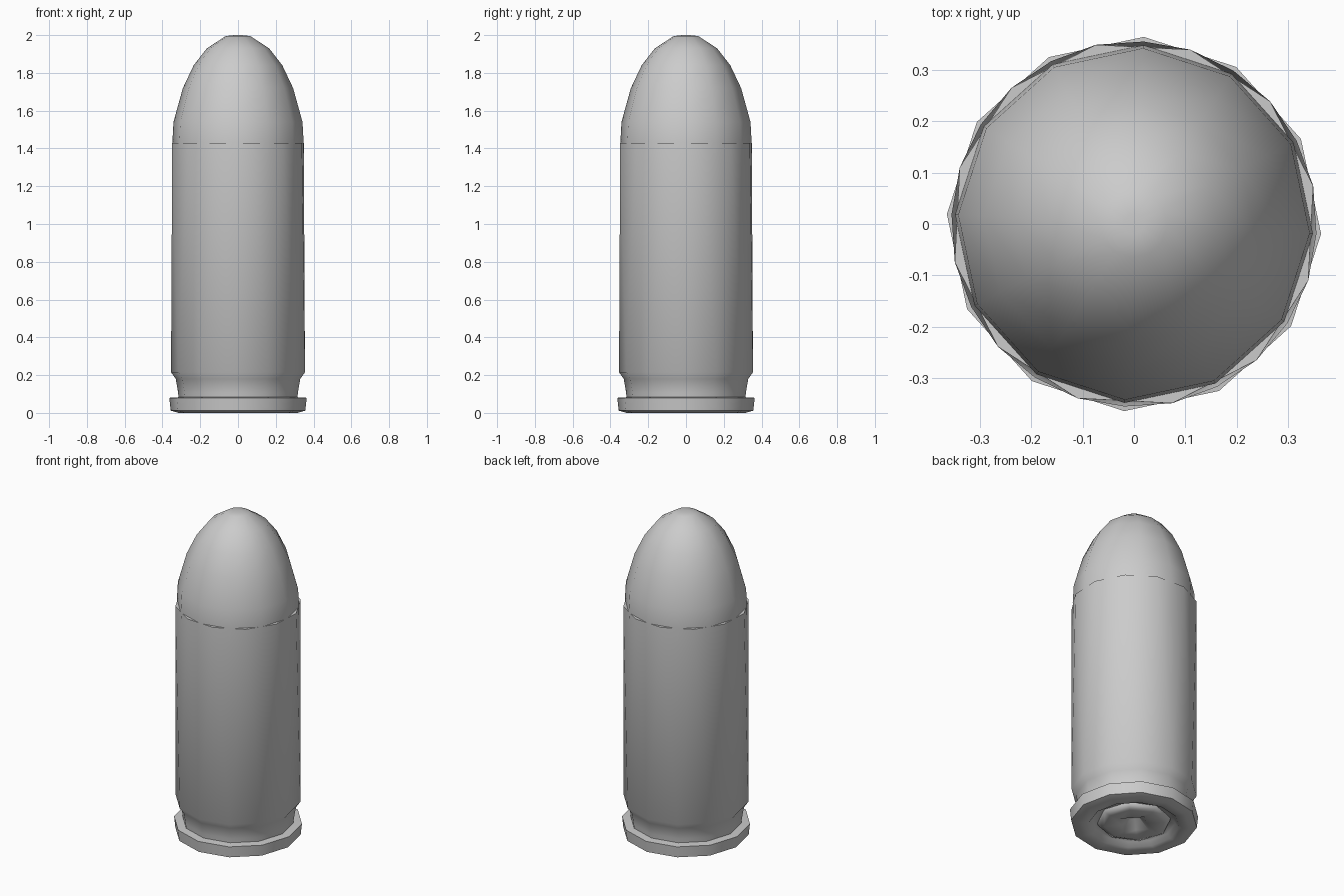
import bpy, bmesh, math

cube = bpy.data.objects.get("Cube")
if cube:
    bpy.data.objects.remove(cube, do_unlink=True)

GREY = (0.6, 0.6, 0.6, 1)
mat = bpy.data.materials.new("plain grey metal")
mat.use_nodes = True
mat.diffuse_color = GREY
mat.node_tree.nodes["Principled BSDF"].inputs["Base Color"].default_value = GREY


def lathe(name, rings, sides, cap_start=False, cap_end=False, smooth=60):
    """Rings are (radius, height, turn in sides, squareness)."""
    bm = bmesh.new()
    loops = []
    for r, z, turn, square in rings:
        loop = []
        for i in range(sides):
            a = (i + turn) * math.tau / sides - math.radians(3)
            # Odd corners pulled in turn an octagon into a square
            ri = r * (1 - square * (i % 2) * (1 - math.cos(math.pi / 4)))
            loop.append(bm.verts.new((ri * math.cos(a), ri * math.sin(a), z)))
        loops.append(loop)
    for (low, high), (ra, rb) in zip(zip(loops, loops[1:]), zip(rings, rings[1:])):
        for i in range(sides):
            j = (i + 1) % sides
            if ra[2] == rb[2]:
                bm.faces.new((low[i], low[j], high[j], high[i]))
            else:
                bm.faces.new((low[i], low[j], high[i]))
                bm.faces.new((low[j], high[j], high[i]))
    if cap_start:
        bm.faces.new(loops[0][::-1])
    if cap_end:
        bm.faces.new(loops[-1])
    mesh = bpy.data.meshes.new(name)
    bm.to_mesh(mesh)
    bm.free()
    obj = bpy.data.objects.new(name, mesh)
    bpy.context.collection.objects.link(obj)
    mesh.materials.append(mat)
    bpy.ops.object.select_all(action='DESELECT')
    obj.select_set(True)
    bpy.context.view_layer.objects.active = obj
    bpy.ops.object.shade_smooth_by_angle(angle=math.radians(smooth))
    return obj


# Rounded nose, with a tapering shank seated inside the case mouth
lathe("bullet_nose", [
    (0.335, 1.1, 0, 0), (0.348, 1.43, 0, 0), (0.342, 1.54, 0, 0),
    (0.292, 1.72, 0, 0), (0.235, 1.84, 0, 0), (0.165, 1.93, 0, 0),
    (0.065, 1.995, 0, 0), (0.02, 2.0, 0, 0)], 12, cap_end=True)

# Case wall, lightly twisted, narrowing into the extractor groove
lathe("case_wall", [
    (0.315, 0.08, 0, 0), (0.318, 0.11, 0, 0), (0.33, 0.18, 0, 0),
    (0.355, 0.215, 0, 0), (0.356, 1.43, 0.5, 0), (0.33, 1.43, 0.5, 0)], 12)

# Rim with a bevelled underside and the primer pocket
lathe("case_rim", [
    (0.19, 0.035, 0, 0), (0.235, 0.03, 0, 0), (0.255, 0.004, 0, 0),
    (0.315, 0.0, 0, 0), (0.357, 0.012, 0, 0), (0.364, 0.08, 0, 0),
    (0.3, 0.084, 0, 0)], 12, smooth=65)

# Primer with a four-sided firing dent
lathe("primer", [
    (0.04, 0.06, 0, 1), (0.1, 0.01, 0, 1), (0.17, 0.006, 0, 0),
    (0.205, 0.018, 0, 0), (0.21, 0.04, 0, 0)], 8, cap_start=True)
